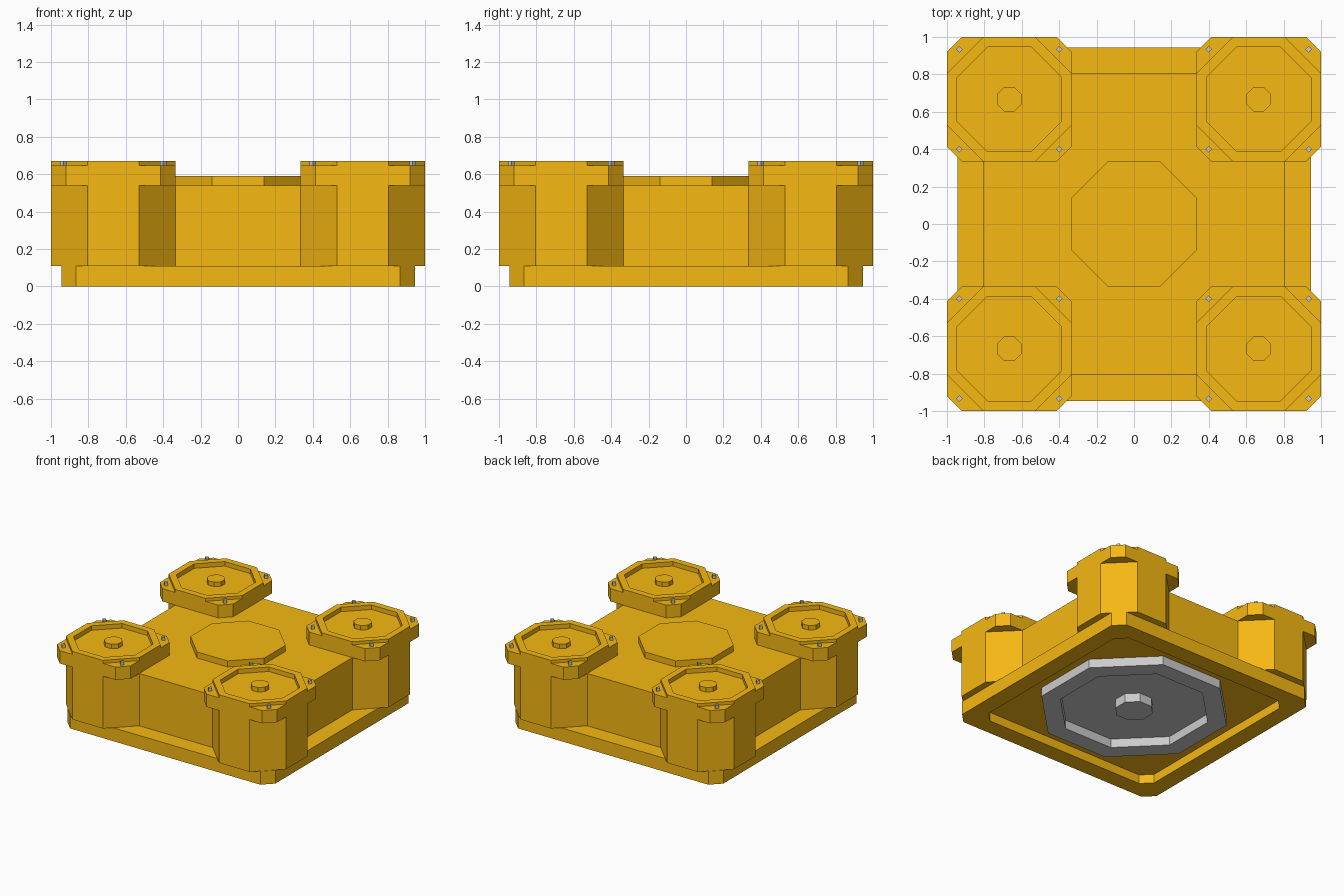
import bpy, bmesh

if "Cube" in bpy.data.objects:
    bpy.data.objects.remove(bpy.data.objects["Cube"])

OCT = 2 - 2 ** 0.5  # corner cut of a regular octagon, per half width

amber = bpy.data.materials.new("amber")
amber.diffuse_color = (0.92, 0.48, 0.006, 1)
amber.use_nodes = True
amber.node_tree.nodes["Principled BSDF"].inputs["Base Color"].default_value = amber.diffuse_color


def octo(h, z):
    return (h, h * OCT, z)


def loft(name, sections, mat=None, loc=(0, 0, 0)):
    """Bridge a chain of chamfered squares (half width, corner cut, z); cap both ends."""
    bm = bmesh.new()
    rings = []
    for h, c, z in sections:
        k = h - c
        pts = [(h, -k), (h, k), (k, h), (-k, h), (-h, k), (-h, -k), (-k, -h), (k, -h)]
        rings.append([bm.verts.new((x, y, z)) for x, y in pts])
    for a, b in zip(rings, rings[1:]):
        for i in range(8):
            j = (i + 1) % 8
            f = bm.faces.new((a[i], a[j], b[j], b[i]))
            if f.calc_area() < 1e-6:  # flush sides need no step face
                bm.faces.remove(f)
    bm.faces.new(rings[0])
    bm.faces.new(rings[-1])
    # flush steps share edges only at corners, so orient by winding of the chain
    bmesh.ops.recalc_face_normals(bm, faces=bm.faces)
    me = bpy.data.meshes.new(name)
    bm.to_mesh(me)
    bm.free()
    if mat:
        me.materials.append(mat)
    ob = bpy.data.objects.new(name, me)
    ob.location = loc
    bpy.context.collection.objects.link(ob)
    return ob


# hollow-bottomed base plate, main body and raised octagonal pad
loft("base_body", [
    (0.805, 0.08, 0.073), (0.805, 0.08, 0), (0.945, 0.08, 0), (0.945, 0.08, 0.11),
    (0.805, 0.08, 0.11), (0.805, 0.08, 0.54), octo(0.335, 0.54), octo(0.335, 0.59)], amber)

# grey dished connector under the base
loft("bottom_connector", [
    octo(0.134, 0), octo(0.134, 0.072), octo(0.53, 0.072), octo(0.53, 0),
    octo(0.667, 0), octo(0.667, 0.08)])

R, PIN = 0.3333, 0.267
for sx in (-1, 1):
    for sy in (-1, 1):
        cx, cy = sx * 0.6667, sy * 0.6667
        # octagonal pillar, squarer cap, dished rim and centre knob
        loft("corner_pillar", [
            octo(R, 0.11), octo(R, 0.54), (R, 0.08, 0.54), (R, 0.08, 0.645),
            octo(R, 0.645), octo(R, 0.67), octo(0.28, 0.67), octo(0.28, 0.633),
            octo(0.065, 0.633), octo(0.065, 0.67)], amber, (cx, cy, 0))
        # small diamond pins on the cap corners
        for px in (-PIN, PIN):
            for py in (-PIN, PIN):
                bpy.ops.mesh.primitive_cylinder_add(
                    vertices=4, radius=0.018, depth=0.04, location=(cx + px, cy + py, 0.65))
                bpy.context.object.name = "cap_pin"
